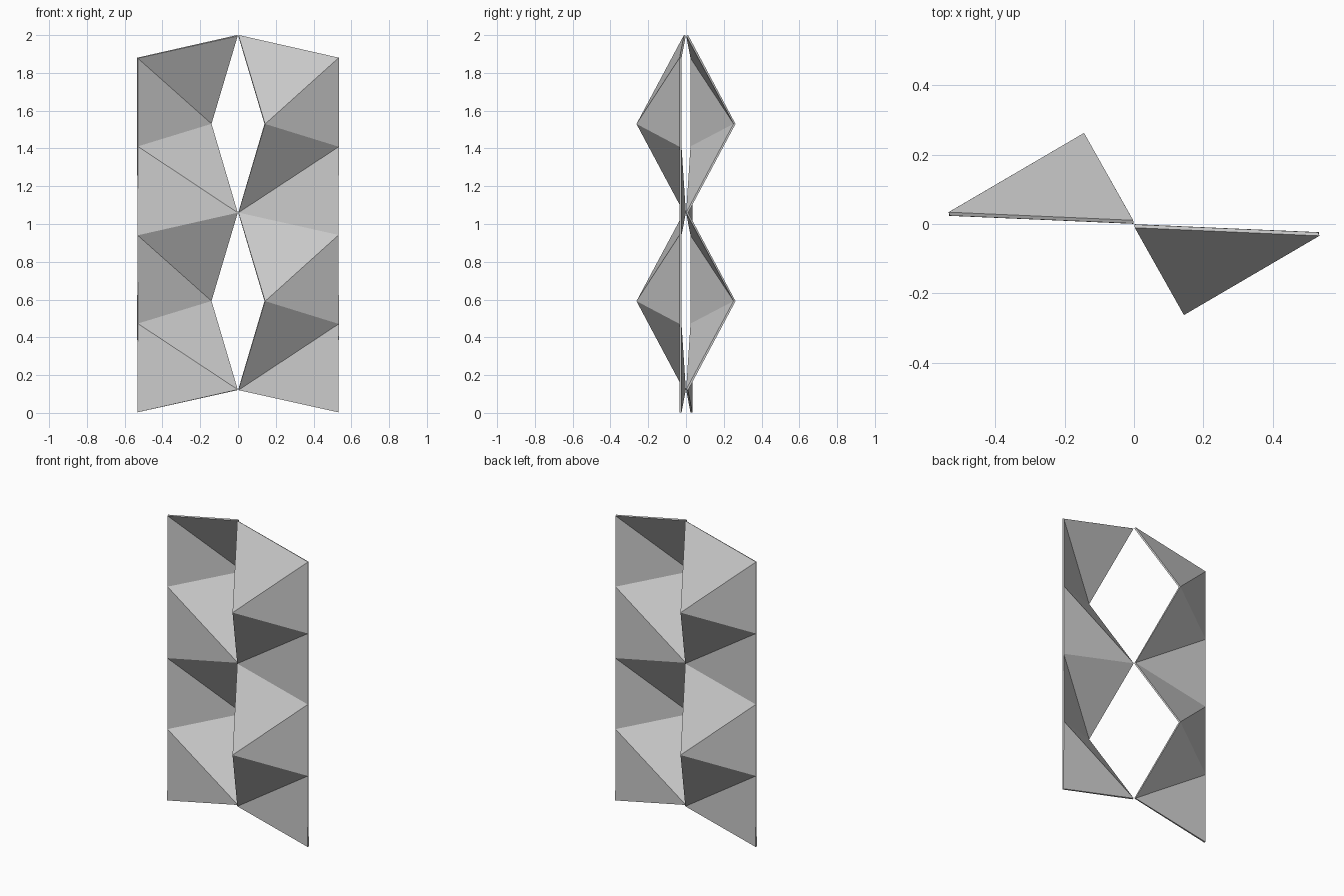
import bpy, math

if "Cube" in bpy.data.objects:
    bpy.data.objects.remove(bpy.data.objects["Cube"])

# One folded sheet: outer edge points, axis points and fold peaks, spaced evenly in z
STEP = 0.469
THICK = 0.011
Z0 = 0.003


def folded_sheet(name, turn):
    verts, faces = [], []
    # outer vertical edge (5 points)
    for i in range(5):
        verts.append((-0.532, 0.029, Z0 + i * STEP))
    # inner points touching the axis (3 points)
    for i in range(3):
        verts.append((-0.002, 0.006, 0.122 + 2 * i * STEP))
    # fold peaks (2 points)
    for i in range(2):
        verts.append((-0.142, 0.257, 0.592 + 2 * i * STEP))
    for k in range(2):
        o, a, p = 2 * k, 5 + k, 8 + k
        faces += [(o, a, o + 1),           # flat lower triangle
                  (o + 1, a, p),           # lower slope of the fold
                  (o + 1, p, o + 2),       # outer slope of the fold
                  (o + 2, p, a + 1)]       # upper slope of the fold
        if k == 0:
            continue
    # triangle pairs share the middle axis point, so the strip is continuous
    mesh = bpy.data.meshes.new(name)
    mesh.from_pydata(verts, [], faces)
    mesh.update()
    ob = bpy.data.objects.new(name, mesh)
    bpy.context.collection.objects.link(ob)
    ob.rotation_euler.z = turn
    # thin plate thickness
    mod = ob.modifiers.new("thickness", 'SOLIDIFY')
    mod.thickness = THICK
    mod.offset = 0
    return ob


folded_sheet("left_folded_sheet", 0)
folded_sheet("right_folded_sheet", math.pi)
